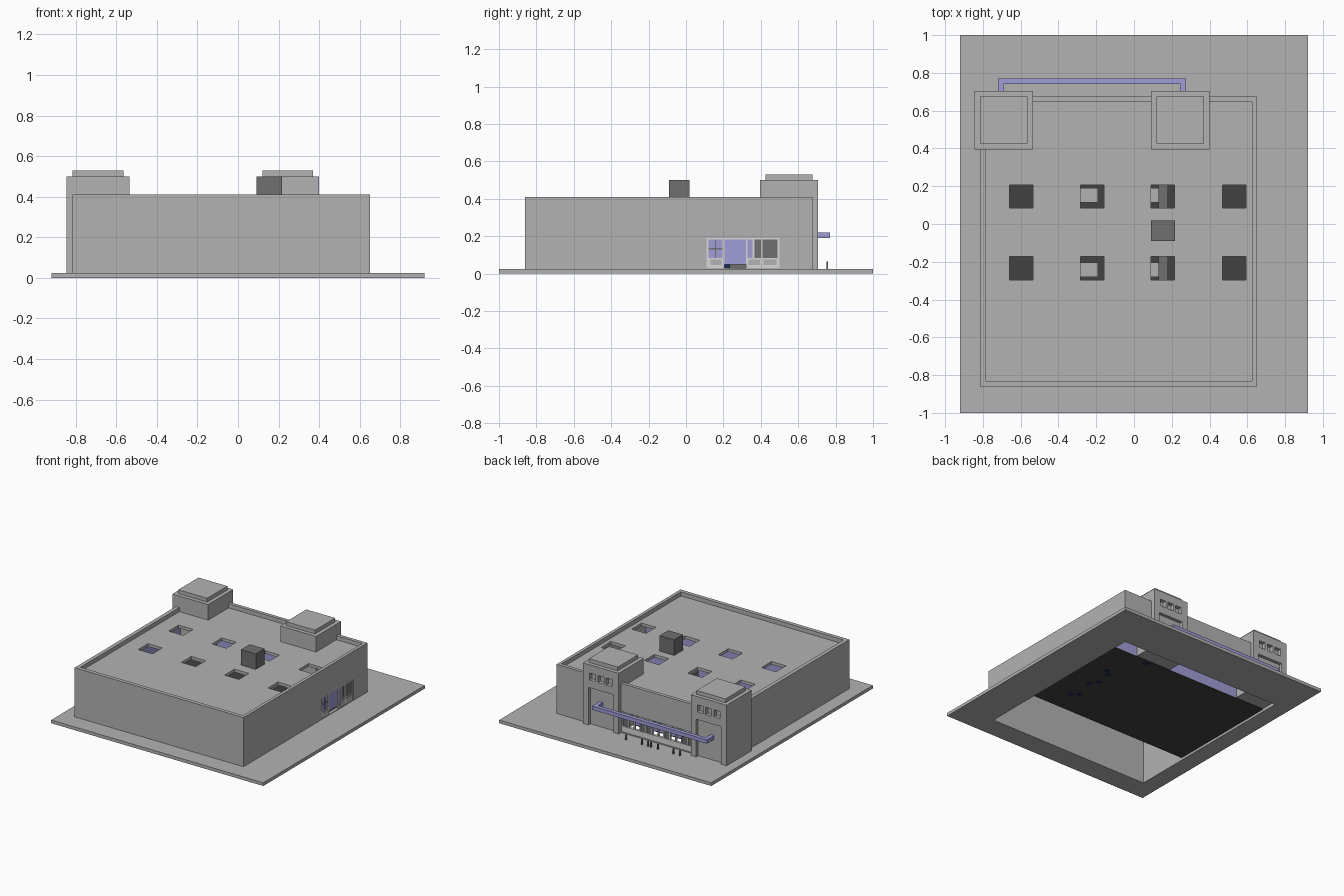
import bpy, bmesh

# ---- flat colours ----
def mat(name, r, g, b):
    m = bpy.data.materials.new(name)
    m.diffuse_color = (r, g, b, 1)
    return m

GREY = mat("wall_grey", 0.45, 0.45, 0.45)
DARK = mat("dark_grey", 0.16, 0.16, 0.16)
BLACK = mat("floor_black", 0.055, 0.055, 0.055)
LILAC = mat("lilac", 0.35, 0.34, 0.68)
LIGHT = mat("frame_light_grey", 0.68, 0.68, 0.68)
NAVY = mat("navy", 0.01, 0.025, 0.11)

# ---- helpers: every box is (x0, x1, y0, y1, z0, z1) ----
def boxes(name, material, *spans):
    bm = bmesh.new()
    for x0, x1, y0, y1, z0, z1 in spans:
        verts = bmesh.ops.create_cube(bm, size=1)["verts"]
        for v in verts:
            v.co = (x1 if v.co.x > 0 else x0,
                    y1 if v.co.y > 0 else y0,
                    z1 if v.co.z > 0 else z0)
    me = bpy.data.meshes.new(name)
    bm.to_mesh(me)
    bm.free()
    me.materials.append(material)
    ob = bpy.data.objects.new(name, me)
    bpy.context.collection.objects.link(ob)
    return ob

def cut(ob, material, *spans):
    cutters = []
    for s in spans:
        c = boxes("cutter", material, s)
        c.hide_render = True
        m = ob.modifiers.new("cut", 'BOOLEAN')
        m.operation, m.solver, m.object = 'DIFFERENCE', 'EXACT', c
        cutters.append(c)
    dg = bpy.context.evaluated_depsgraph_get()
    me = bpy.data.meshes.new_from_object(ob.evaluated_get(dg))
    ob.modifiers.clear()
    ob.data = me
    for c in cutters:
        bpy.data.objects.remove(c)

# ---- ground slab, open underneath the building ----
slab = boxes("ground_slab", GREY, (-0.92, 0.92, -1, 1, 0, 0.025))
cut(slab, GREY, (-0.785, 0.625, -0.83, 0.645, -0.1, 0.2))

# ---- building shell: hollow, with parapet, skylights and shopfront openings ----
shell = boxes("building_shell", GREY, (-0.815, 0.65, -0.86, 0.675, 0.025, 0.41))
skylights = [(x - 0.0625, x + 0.0625, y - 0.0615, y + 0.0615, 0.3, 0.5)
             for x in (-0.597, -0.222, 0.153, 0.53) for y in (-0.234, 0.145)]
cut(shell, GREY,
    (-0.785, 0.625, -0.83, 0.645, -0.1, 0.355),
    (-0.785, 0.625, -0.83, 0.648, 0.378, 0.6),
    (0.55, 0.75, 0.11, 0.50, 0.03, 0.19),
    (-0.56, 0.12, 0.60, 0.75, 0.03, 0.19),
    *skylights)

# ---- roof unit ----
boxes("roof_unit", DARK, (0.09, 0.217, -0.09, 0.018, 0.378, 0.50))

# ---- two entrance towers with caps, small windows and a tall niche ----
for side, cx in (("left", -0.69), ("right", 0.245)):
    tower = boxes(side + "_tower", GREY,
                  (cx - 0.155, cx + 0.155, 0.395, 0.705, 0.025, 0.50))
    wins = [(cx + d - 0.026, cx + d + 0.026, 0.675, 0.75, 0.38, 0.435)
            for d in (-0.072, 0, 0.072)]
    cut(tower, GREY, (cx - 0.108, cx + 0.108, 0.68, 0.75, 0.01, 0.32), *wins)
    boxes(side + "_tower_cap", GREY,
          (cx - 0.125, cx + 0.125, 0.425, 0.675, 0.499, 0.53))

# ---- lilac canopy bar bridging the towers ----
boxes("entrance_canopy", LILAC,
      (-0.72, 0.275, 0.74, 0.77, 0.19, 0.22),
      (-0.72, -0.69, 0.675, 0.74, 0.19, 0.22),
      (0.245, 0.275, 0.675, 0.74, 0.19, 0.22))

# ---- bollards in front of the entrance ----
boxes("bollards", DARK, *[(x - 0.005, x + 0.005, 0.75, 0.76, 0.025, 0.065)
      for x in (-0.01, -0.147, -0.2, -0.225, -0.285, -0.42, -0.475)])

# ---- entrance shopfront: sill, head and mullions ----
n = 13
boxes("entrance_frame", LIGHT,
      (-0.535, 0.09, 0.648, 0.668, 0.03, 0.075),
      (-0.535, 0.09, 0.650, 0.666, 0.18, 0.19),
      *[(x - 0.005, x + 0.005, 0.650, 0.666, 0.07, 0.185)
        for x in [-0.53 + i * 0.615 / (n - 1) for i in range(n)]])
boxes("entrance_dark_panes", DARK,
      *[(-0.53 + i * 0.05125, -0.48 + i * 0.05125, 0.655, 0.660, 0.075, 0.18)
        for i in (0, 1, 4, 7, 8, 11)])

# ---- side shopfront ----
boxes("side_window_frame", LIGHT,
      (0.632, 0.645, 0.11, 0.20, 0.03, 0.085),
      (0.632, 0.645, 0.325, 0.50, 0.03, 0.085),
      (0.632, 0.645, 0.11, 0.50, 0.183, 0.19),
      *[(0.632, 0.645, y, y + 0.01, 0.03, 0.19)
        for y in (0.11, 0.195, 0.32, 0.355, 0.40, 0.49)])
boxes("side_window_sill_panels", GREY,
      *[(0.64, 0.648, y0, y1, 0.045, 0.075)
        for y0, y1 in ((0.13, 0.19), (0.335, 0.395), (0.415, 0.485))])
boxes("side_window_dark_panes", DARK,
      (0.636, 0.641, 0.365, 0.40, 0.085, 0.183),
      (0.636, 0.641, 0.41, 0.49, 0.085, 0.183))
boxes("side_window_lilac_panes", LILAC,
      (0.636, 0.641, 0.12, 0.195, 0.085, 0.183),
      (0.636, 0.641, 0.33, 0.355, 0.085, 0.183),
      (0.636, 0.641, 0.205, 0.32, 0.05, 0.183))
boxes("side_window_dark_bars", DARK,
      (0.640, 0.646, 0.12, 0.195, 0.13, 0.136),
      (0.640, 0.646, 0.155, 0.161, 0.085, 0.183))

# ---- inner room: dark floor and thin lilac walls ----
boxes("room_floor", BLACK, (-0.784, 0.624, -0.40, 0.51, 0.018, 0.025))
boxes("room_walls", LILAC,
      (-0.78, 0.62, -0.40, -0.392, 0.025, 0.35),
      (-0.784, -0.776, -0.392, 0.51, 0.025, 0.35),
      (0.09, 0.62, 0.502, 0.51, 0.025, 0.35),
      (-0.535, 0.09, 0.502, 0.51, 0.025, 0.35))

# ---- furniture seen through the skylights ----
boxes("tables", GREY,
      *[(x, x + 0.095, y, y + 0.075, 0.085, 0.10)
        for x in (-0.285, 0.035) for y in (-0.28, 0.115)])
boxes("table_legs", BLACK,
      *[(x + 0.04, x + 0.055, y + 0.03, y + 0.045, 0.025, 0.085)
        for x in (-0.285, 0.035) for y in (-0.28, 0.115)])
boxes("counter", DARK, (0.13, 0.18, -0.34, 0.34, 0.025, 0.11))
boxes("chairs", NAVY,
      *[(x, x + 0.035, y, y + 0.035, 0.015, 0.06)
        for x, y in ((0.40, -0.23), (0.35, -0.19), (0.40, -0.02), (0.36, 0.03),
                     (0.38, 0.16), (0.42, 0.20), (0.27, 0.46))])
